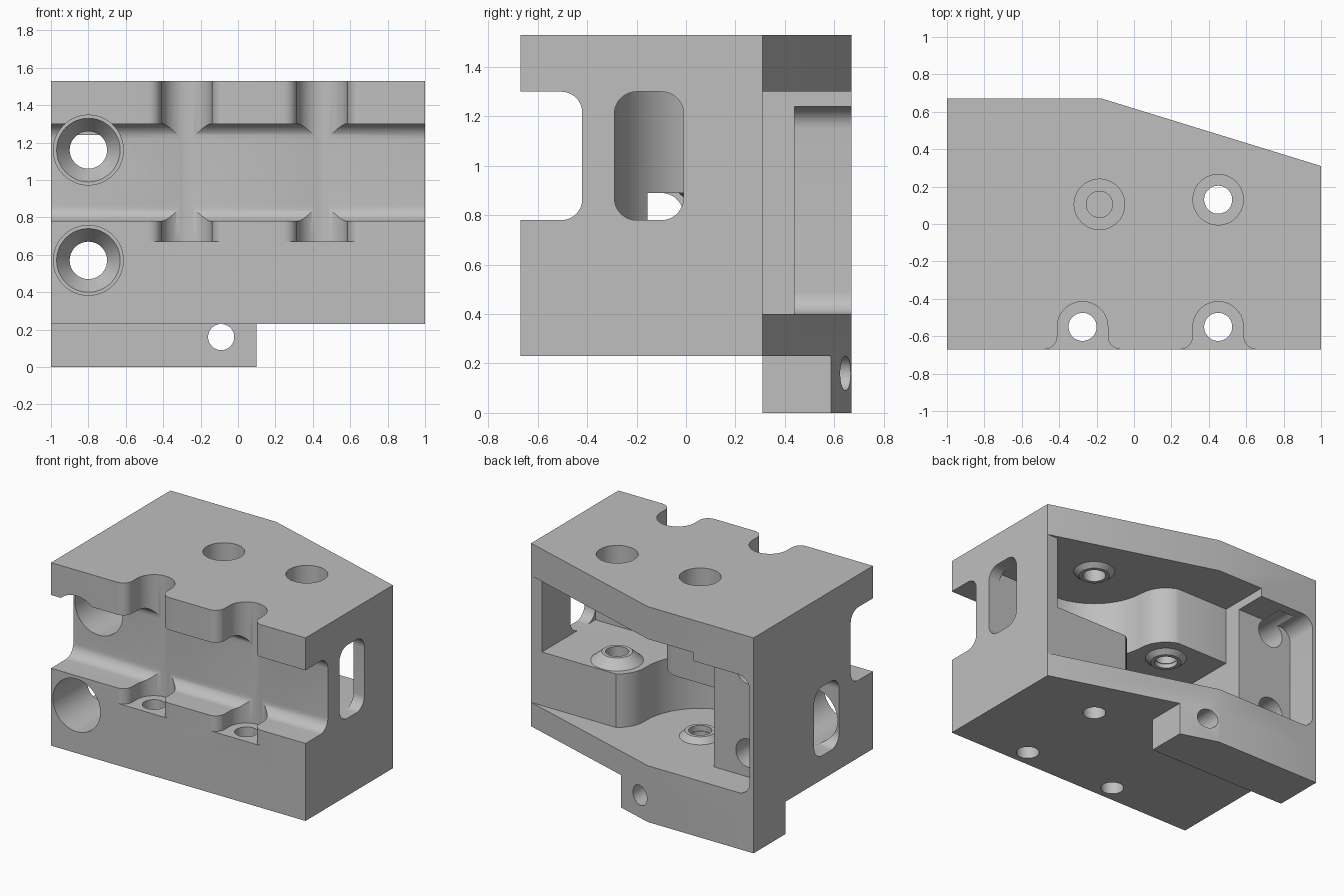
import bpy, bmesh
from math import sin, cos, pi, radians

cube = bpy.data.objects.get("Cube")
if cube:
    bpy.data.objects.remove(cube, do_unlink=True)

metal = bpy.data.materials.new("machined grey")
metal.use_nodes = True
grey = (0.52, 0.52, 0.52, 1)
metal.diffuse_color = grey
metal.node_tree.nodes["Principled BSDF"].inputs["Base Color"].default_value = grey

MAP = {"x": lambda u, v, w: (w, u, v),
       "y": lambda u, v, w: (u, w, v),
       "z": lambda u, v, w: (u, v, w)}


def finish(name, bm):
    bmesh.ops.recalc_face_normals(bm, faces=bm.faces)
    mesh = bpy.data.meshes.new(name)
    bm.to_mesh(mesh)
    bm.free()
    mesh.materials.append(metal)
    obj = bpy.data.objects.new(name, mesh)
    bpy.context.collection.objects.link(obj)
    return obj


def arc(cx, cy, r, a0, a1, n=12):
    angles = [radians(a0 + (a1 - a0) * i / n) for i in range(n + 1)]
    return [(cx + r * cos(a), cy + r * sin(a)) for a in angles]


def rounded(u0, u1, v0, v1, r):
    return (arc(u1 - r, v1 - r, r, 0, 90) + arc(u0 + r, v1 - r, r, 90, 180)
            + arc(u0 + r, v0 + r, r, 180, 270) + arc(u1 - r, v0 + r, r, 270, 360))


def rect(u0, u1, v0, v1):
    return [(u0, v0), (u1, v0), (u1, v1), (u0, v1)]


def prism(name, pts, axis, lo, hi):
    """Outline extruded along an axis."""
    bm = bmesh.new()
    place = MAP[axis]
    a = [bm.verts.new(place(u, v, lo)) for u, v in pts]
    b = [bm.verts.new(place(u, v, hi)) for u, v in pts]
    bm.faces.new(a)
    bm.faces.new(b)
    for i in range(len(pts)):
        j = (i + 1) % len(pts)
        bm.faces.new((a[i], a[j], b[j], b[i]))
    return finish(name, bm)


def lathe(name, u, v, profile, axis, ring=False, n=48):
    """Radius/height profile turned round an axis; a ring closes on itself."""
    bm = bmesh.new()
    place = MAP[axis]
    loops = [[bm.verts.new(place(u + r * cos(2 * pi * k / n), v + r * sin(2 * pi * k / n), w))
              for k in range(n)] for r, w in profile]
    pairs = list(zip(loops, loops[1:]))
    if ring:
        pairs.append((loops[-1], loops[0]))
    else:
        bm.faces.new(loops[0])
        bm.faces.new(loops[-1])
    for a, b in pairs:
        for k in range(n):
            m = (k + 1) % n
            bm.faces.new((a[k], a[m], b[m], b[k]))
    return finish(name, bm)


def hole(name, u, v, r, axis, lo, hi):
    return lathe(name, u, v, [(r, lo), (r, hi)], axis)


def boolean(target, tool, operation="DIFFERENCE"):
    mod = target.modifiers.new(tool.name, "BOOLEAN")
    mod.operation = operation
    mod.solver = "EXACT"
    mod.object = tool
    graph = bpy.context.evaluated_depsgraph_get()
    result = bpy.data.meshes.new_from_object(target.evaluated_get(graph))
    target.modifiers.clear()
    target.data = result
    bpy.data.objects.remove(tool, do_unlink=True)


# Main block with tapered back corner, and the foot below it
outline = [(-1, -.67), (1, -.67), (1, .31), (-.17, .67), (-1, .67)]
body = prism("housing_block", outline, "z", .23, 1.53)
foot = [(-1, .31), (.1, .31), (.1, .587), (-.17, .67), (-1, .67)]
boolean(body, prism("foot", foot, "z", 0, .23), "UNION")

# Pivot centres of the two inner chambers
HI, LO = (.45, .13), (-.185, .105)
R, r = .42, .215
upper = ([(.915, .32), (.915, HI[1] - R)] + arc(*HI, R, 270, 182.3, 24)
         + arc(*LO, r, 2.3, 90))
lower = ([(-.53, .32), (-.53, LO[1] - R)] + arc(*LO, R, 270, 362.3, 24)
         + arc(*HI, r, 182.3, 90))

cutters = [
    # Front channel and open back recess
    prism("front_channel", rounded(-.9, -.42, .78, 1.3, .085), "x", -1.1, 1.1),
    prism("back_recess", rect(-.53, 1.1, .31, .9), "z", .4, 1.3),
    prism("back_pocket", rounded(-.97, -.4, .4, 1.24, .09), "y", .44, .9),
    # Chambers and their side slots
    prism("upper_chamber", upper, "z", .78, 1.3),
    prism("lower_chamber", lower, "z", .4, .89),
    prism("upper_slot", rounded(-.29, -.01, .78, 1.3, .09), "x", .8, 1.1),
    prism("lower_slot", rounded(-.29, -.01, .4, .89, .09), "x", -1.1, -.5),
    # Vertical screw holes with counterbores
    hole("upper_bore", *HI, .135, "z", 1.36, 1.6),
    hole("upper_hole", *HI, .075, "z", .1, 1.5),
    hole("lower_bore", *LO, .135, "z", 1.1, 1.6),
    hole("lower_hole", *LO, .07, "z", .28, 1.2),
    hole("foot_hole", -.09, .16, .07, "y", .2, .8),
]

# Scalloped front screw seats
for cx in (-.275, .45):
    seat = ([(cx + .205, -.75)] + arc(cx + .205, -.6, .07, 270, 180)
            + arc(cx, -.55, .135, 0, 180, 24)
            + arc(cx - .205, -.6, .07, 0, -90) + [(cx - .205, -.75)])
    cutters.append(prism("screw_seat", seat, "z", .67, 1.6))
    cutters.append(hole("screw_hole", cx, -.55, .075, "z", .1, .8))

# Front mounting bores with conical seats
for z in (.57, 1.16):
    steps = [(.187, -.8), (.187, 0), (.17, 0), (.1, .1), (.1, .6)]
    cutters.append(lathe("mount_bore", -.8, z, steps, "y"))

for cutter in cutters:
    boolean(body, cutter)

# Conical bosses round the pivot holes: floor and ceiling of each chamber
bosses = [("upper_floor_boss", HI, .17, .78, .06), ("upper_ceiling_boss", HI, .135, 1.3, -.03),
          ("lower_floor_boss", LO, .135, .4, .04), ("lower_ceiling_boss", LO, .135, .89, -.03)]
parts = [body]
for name, (x, y), wide, z, h in bosses:
    section = [(.075, z), (wide, z), (.1, z + h), (.075, z + h)]
    parts.append(lathe(name, x, y, section, "z", ring=True))

bpy.ops.object.select_all(action="DESELECT")
for part in parts:
    part.select_set(True)
bpy.context.view_layer.objects.active = body
bpy.ops.object.shade_smooth_by_angle(angle=radians(30))
